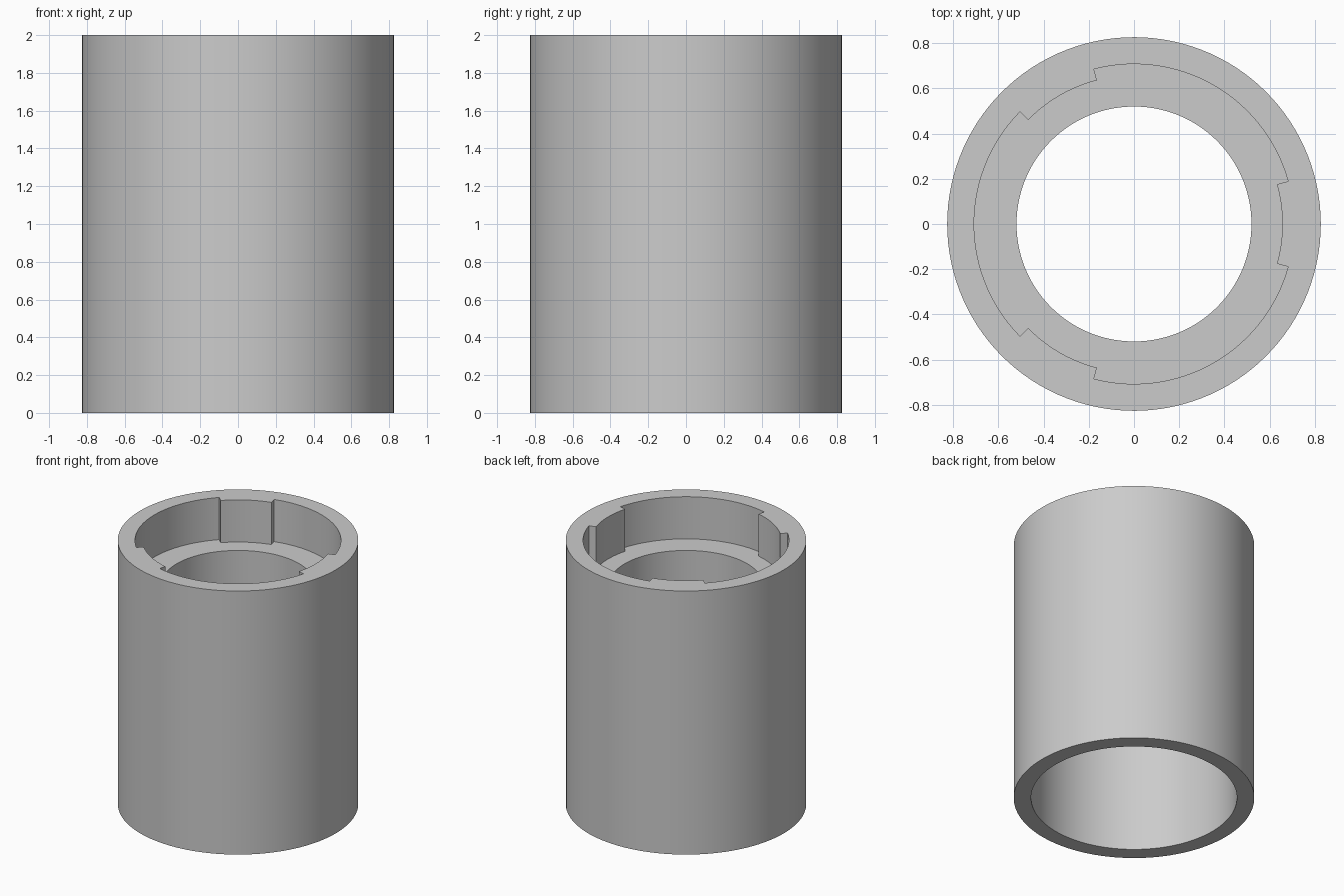
import bpy
import bmesh
from math import cos, sin, radians

cube = bpy.data.objects.get("Cube")
if cube:
    bpy.data.objects.remove(cube, do_unlink=True)

OUTER, BORE, KEY, HOLE = 0.827, 0.708, 0.657, 0.52
HEIGHT, LEDGE_TOP, LEDGE_BOTTOM = 2.0, 1.68, 1.0
KEY_HALF, KEY_STEPS, GAP_STEPS = 15.5, 10, 30

# Socket outline: three keys alternating with three wider gaps
outline = []
for sector in range(3):
    centre = sector * 120
    for i in range(KEY_STEPS + 1):
        outline.append((centre - KEY_HALF + 2 * KEY_HALF * i / KEY_STEPS, KEY))
    for i in range(GAP_STEPS + 1):
        outline.append((centre + KEY_HALF + (120 - 2 * KEY_HALF) * i / GAP_STEPS, BORE))

# Rings around the wall section; None follows the keyed outline
section = [
    (OUTER, 0), (OUTER, HEIGHT),
    (None, HEIGHT), (None, LEDGE_TOP),
    (HOLE, LEDGE_TOP), (HOLE, LEDGE_BOTTOM),
    (BORE, LEDGE_BOTTOM), (BORE, 0),
]

bm = bmesh.new()
rings = []
for radius, z in section:
    ring = []
    for angle, keyed in outline:
        r = keyed if radius is None else radius
        a = radians(angle)
        ring.append(bm.verts.new((r * cos(a), r * sin(a), z)))
    rings.append(ring)

count = len(outline)
for k, lower in enumerate(rings):
    upper = rings[(k + 1) % len(rings)]
    for i in range(count):
        j = (i + 1) % count
        bm.faces.new((lower[i], lower[j], upper[j], upper[i]))

# Merge the doubled points beside the keys on the plain rings
bmesh.ops.remove_doubles(bm, verts=bm.verts[:], dist=0.0001)
bmesh.ops.recalc_face_normals(bm, faces=bm.faces[:])

mesh = bpy.data.meshes.new("keyed_sleeve")
bm.to_mesh(mesh)
bm.free()
sleeve = bpy.data.objects.new("keyed_sleeve", mesh)
bpy.context.collection.objects.link(sleeve)

# Plain grey material
grey = bpy.data.materials.new("light_grey")
grey.use_nodes = True
colour = (0.6, 0.6, 0.6, 1)
grey.diffuse_color = colour
grey.node_tree.nodes["Principled BSDF"].inputs["Base Color"].default_value = colour
mesh.materials.append(grey)

# Smooth round walls with crisp rims and key edges
bpy.ops.object.select_all(action="DESELECT")
sleeve.select_set(True)
bpy.context.view_layer.objects.active = sleeve
bpy.ops.object.shade_smooth_by_angle(angle=radians(30))
